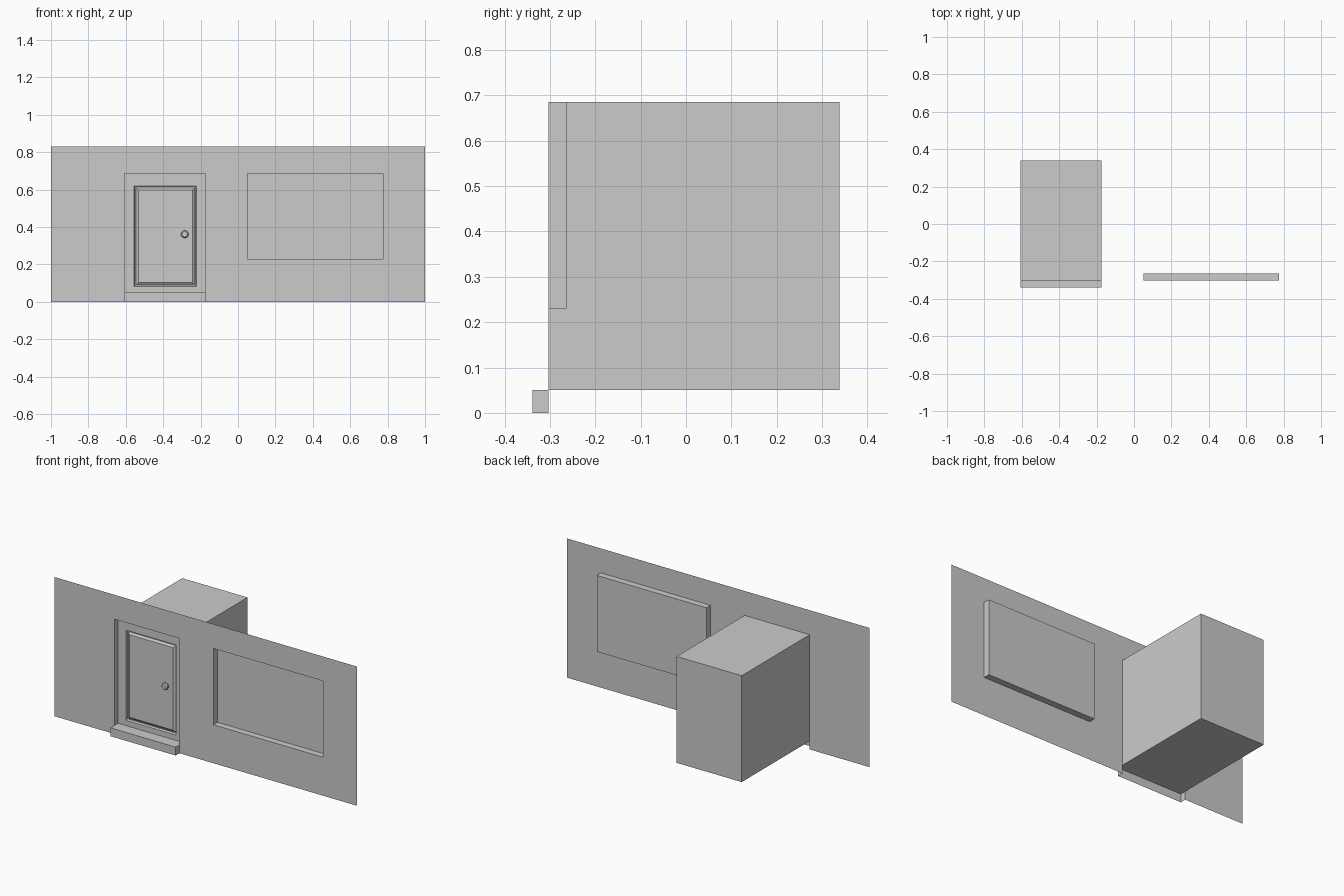
import bpy, math

if "Cube" in bpy.data.objects:
    bpy.data.objects.remove(bpy.data.objects["Cube"])

WALL_Y, BACK_Y, STEP_Y = -0.303, 0.339, -0.339
TOP = 0.832
DOOR = (-0.606, -0.175, 0.05, 0.686)     # x0, x1, z0, z1
WINDOW = (0.05, 0.775, 0.23, 0.686)


def make(name, verts, faces):
    mesh = bpy.data.meshes.new(name)
    mesh.from_pydata(verts, [], faces)
    mesh.update()
    obj = bpy.data.objects.new(name, mesh)
    bpy.context.collection.objects.link(obj)
    return obj


def nested_rects(name, rings, cap=True):
    """Bridge rectangles (x0, x1, z0, z1, y) in order and fill the last one."""
    verts, faces = [], []
    for i, (x0, x1, z0, z1, y) in enumerate(rings):
        verts += [(x0, y, z0), (x1, y, z0), (x1, y, z1), (x0, y, z1)]
        if i:
            a, b = 4 * i - 4, 4 * i
            faces += [(a + k, a + (k + 1) % 4, b + (k + 1) % 4, b + k) for k in range(4)]
    if cap:
        n = len(verts)
        faces.append((n - 4, n - 3, n - 2, n - 1))
    return make(name, verts, faces)


def inset(r, d):
    return (r[0] + d, r[1] - d, r[2] + d, r[3] - d)


# Thin front wall with a doorway reaching the ground and a window opening
xs = [-1, DOOR[0], DOOR[1], WINDOW[0], WINDOW[1], 1]
zs = [0, WINDOW[2], DOOR[3], TOP]
verts = [(x, WALL_Y, z) for z in zs for x in xs]
holes = {(1, 0), (1, 1), (3, 1)}
n = len(xs)
faces = [(j * n + i, j * n + i + 1, (j + 1) * n + i + 1, (j + 1) * n + i)
         for j in range(len(zs) - 1) for i in range(n - 1) if (i, j) not in holes]
wall = make("front_wall", verts, faces)
# merge the coplanar cells so the wall is one clean surface
import bmesh
bm = bmesh.new()
bm.from_mesh(wall.data)
bmesh.ops.dissolve_limit(bm, angle_limit=0.01, verts=bm.verts[:], edges=bm.edges[:])
bm.to_mesh(wall.data)
bm.free()

# Window recess with its pane
nested_rects("window_recess", [(*WINDOW, WALL_Y), (*WINDOW, -0.264)])

# Deep box behind the doorway
nested_rects("doorway_box", [(*DOOR, WALL_Y), (*DOOR, BACK_Y)])

# Door leaf: flat border, moulded groove and raised panel
panel = (-0.555, -0.222, 0.082, 0.62)
nested_rects("door", [
    (*DOOR, -0.267),
    (*panel, -0.267),
    (*inset(panel, 0.004), -0.255),
    (*inset(panel, 0.010), -0.255),
    (*inset(panel, 0.022), -0.264),
])

# Round door knob, a profile turned about the y axis
profile = [(0.011, -0.262), (0.011, -0.272), (0.020, -0.278),
           (0.020, -0.286), (0.014, -0.293)]
seg = 24
verts = [(-0.285 + r * math.cos(2 * math.pi * k / seg), y,
          0.362 + r * math.sin(2 * math.pi * k / seg))
         for r, y in profile for k in range(seg)]
faces = [(i * seg + k, i * seg + (k + 1) % seg,
          (i + 1) * seg + (k + 1) % seg, (i + 1) * seg + k)
         for i in range(len(profile) - 1) for k in range(seg)]
faces.append(tuple(range((len(profile) - 1) * seg, len(profile) * seg)))
knob = make("door_knob", verts, faces)
bpy.context.view_layer.objects.active = knob
knob.select_set(True)
bpy.ops.object.shade_smooth_by_angle(angle=math.radians(30))

# Doorstep: front, top and sides only
x0, x1, h = DOOR[0], DOOR[1], DOOR[2]
verts = [(x, y, z) for z in (0, h) for x, y in
         ((x0, WALL_Y), (x0, STEP_Y), (x1, STEP_Y), (x1, WALL_Y))]
make("doorstep", verts, [(0, 1, 5, 4), (1, 2, 6, 5), (2, 3, 7, 6), (4, 5, 6, 7)])
